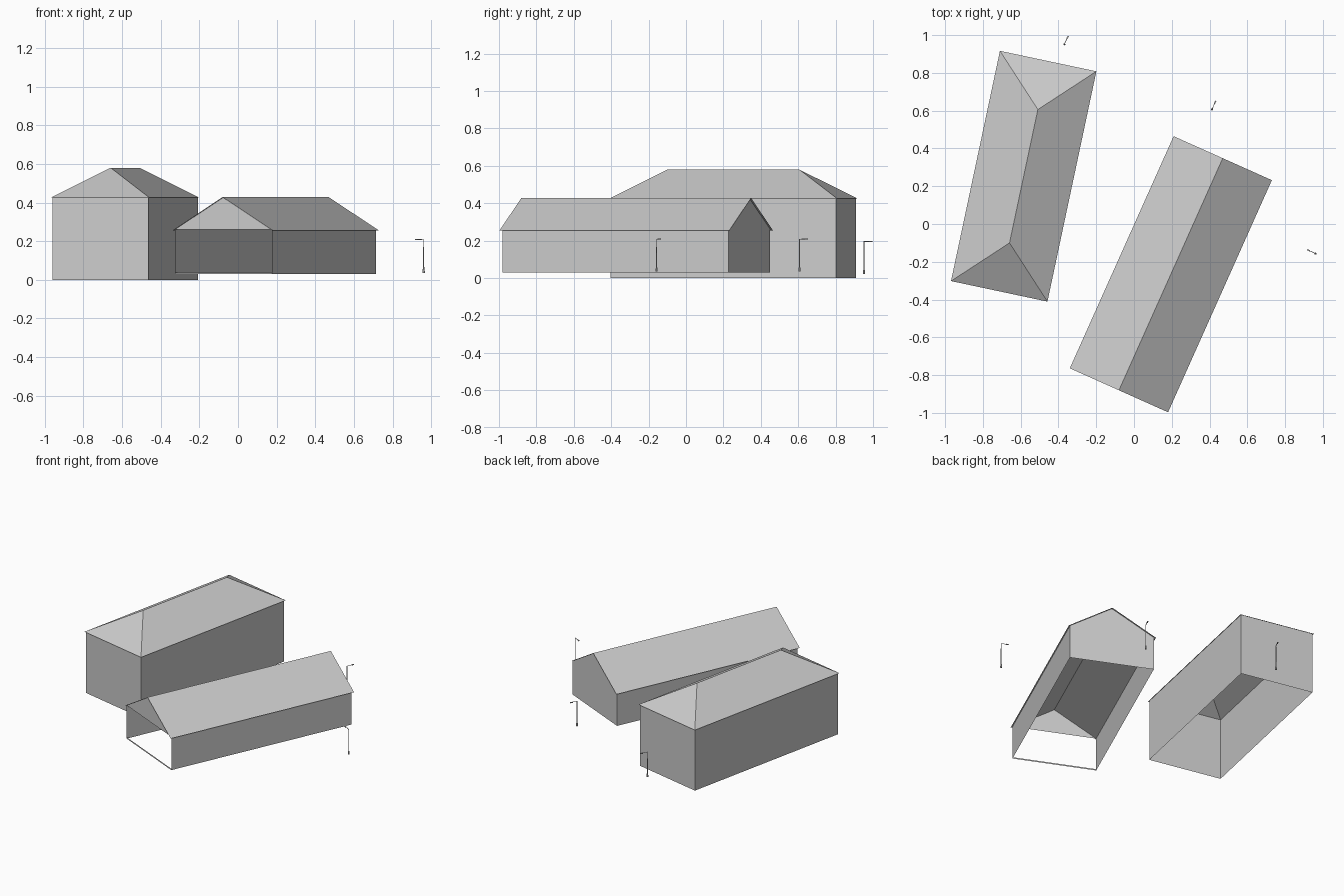
import bpy, bmesh
from math import radians, cos, sin, atan2
from mathutils import Matrix, Vector

if "Cube" in bpy.data.objects:
    bpy.data.objects.remove(bpy.data.objects["Cube"])


def make_object(name, verts, faces, loc, angle):
    """Flat-faced mesh placed on the site and turned about z."""
    mesh = bpy.data.meshes.new(name)
    mesh.from_pydata(verts, [], faces)
    obj = bpy.data.objects.new(name, mesh)
    bpy.context.collection.objects.link(obj)
    obj.location = loc
    obj.rotation_euler.z = angle
    return obj


def rect(w, l, z):
    """Corners of a w by l rectangle: front left, front right, back right, back left."""
    return [(-w, -l, z), (w, -l, z), (w, l, z), (-w, l, z)]


SIDES = [(0, 1, 5, 4), (1, 2, 6, 5), (2, 3, 7, 6), (3, 0, 4, 7)]

# Tall building: open-bottomed walls under a hip roof
loc, ang = (-0.584, 0.253, 0), radians(-12)
w, l, inset = 0.261, 0.623, 0.007
eave, ridge, run = 0.425, 0.58, 0.361
make_object("hip_walls",
            rect(w - inset, l - inset, 0) + rect(w - inset, l - inset, eave + 0.003),
            SIDES, loc, ang)
make_object("hip_roof",
            rect(w, l, eave) + [(0, -run, ridge), (0, run, ridge)],
            [(0, 1, 4), (1, 2, 5, 4), (2, 3, 5), (3, 0, 4, 5)], loc, ang)

# Low building: gable roof, closed back end, open front end with a low sill
loc, ang = (0.195, -0.266, 0), radians(-24.1)
w, l, inset = 0.285, 0.673, 0.011
base, sill, eave, ridge = 0.029, 0.039, 0.255, 0.428
top = eave + inset * (ridge - eave) / w - 0.001
ww, wl = w - inset, l - inset
make_object("gable_walls",
            rect(ww, wl, base) + rect(ww, wl, top)
            + [(0, -wl, ridge - 0.001), (0, wl, ridge - 0.001)],
            [SIDES[1], SIDES[3], (4, 5, 8), (2, 3, 7, 9, 6)], loc, ang)
make_object("front_sill",
            [(-ww, -wl, base), (ww, -wl, base), (ww, -wl, sill), (-ww, -wl, sill)],
            [(0, 1, 2, 3)], loc, ang)
make_object("gable_roof",
            rect(w, l, eave) + [(0, -l, ridge), (0, l, ridge)],
            [(1, 2, 5, 4), (3, 0, 4, 5)], loc, ang)


def rod(bm, a, b, r1, r2):
    """Six-sided tapered rod from a to b."""
    a, b = Vector(a), Vector(b)
    turn = (b - a).to_track_quat('Z', 'Y').to_matrix().to_4x4()
    bmesh.ops.create_cone(bm, cap_ends=True, segments=6, radius1=r1, radius2=r2,
                          depth=(b - a).length,
                          matrix=Matrix.Translation((a + b) / 2) @ turn)


def street_lamp(name, loc, angle):
    bm = bmesh.new()
    h, reach = 0.175, 0.047
    rod(bm, (0, 0, 0), (0, 0, 0.022), 0.006, 0.005)        # foot
    rod(bm, (0, 0, 0.02), (0, 0, h), 0.003, 0.002)         # pole
    rod(bm, (0, 0, h - 0.002), (reach - 0.01, 0, h - 0.001), 0.0018, 0.0018)  # arm
    bmesh.ops.create_cube(bm, size=1,                      # lamp head
                          matrix=Matrix.Translation((reach - 0.006, 0, h - 0.002))
                          @ Matrix.Diagonal((0.016, 0.007, 0.005, 1)))
    mesh = bpy.data.meshes.new(name)
    bm.to_mesh(mesh)
    bm.free()
    obj = bpy.data.objects.new(name, mesh)
    bpy.context.collection.objects.link(obj)
    obj.location = loc
    obj.rotation_euler.z = angle


# Three street lamps, arms turned as seen from above
street_lamp("street_lamp_back", (-0.369, 0.951, 0.022), radians(65))
street_lamp("street_lamp_middle", (0.413, 0.607, 0.035), radians(66))
street_lamp("street_lamp_right", (0.961, -0.157, 0.035), radians(154))
